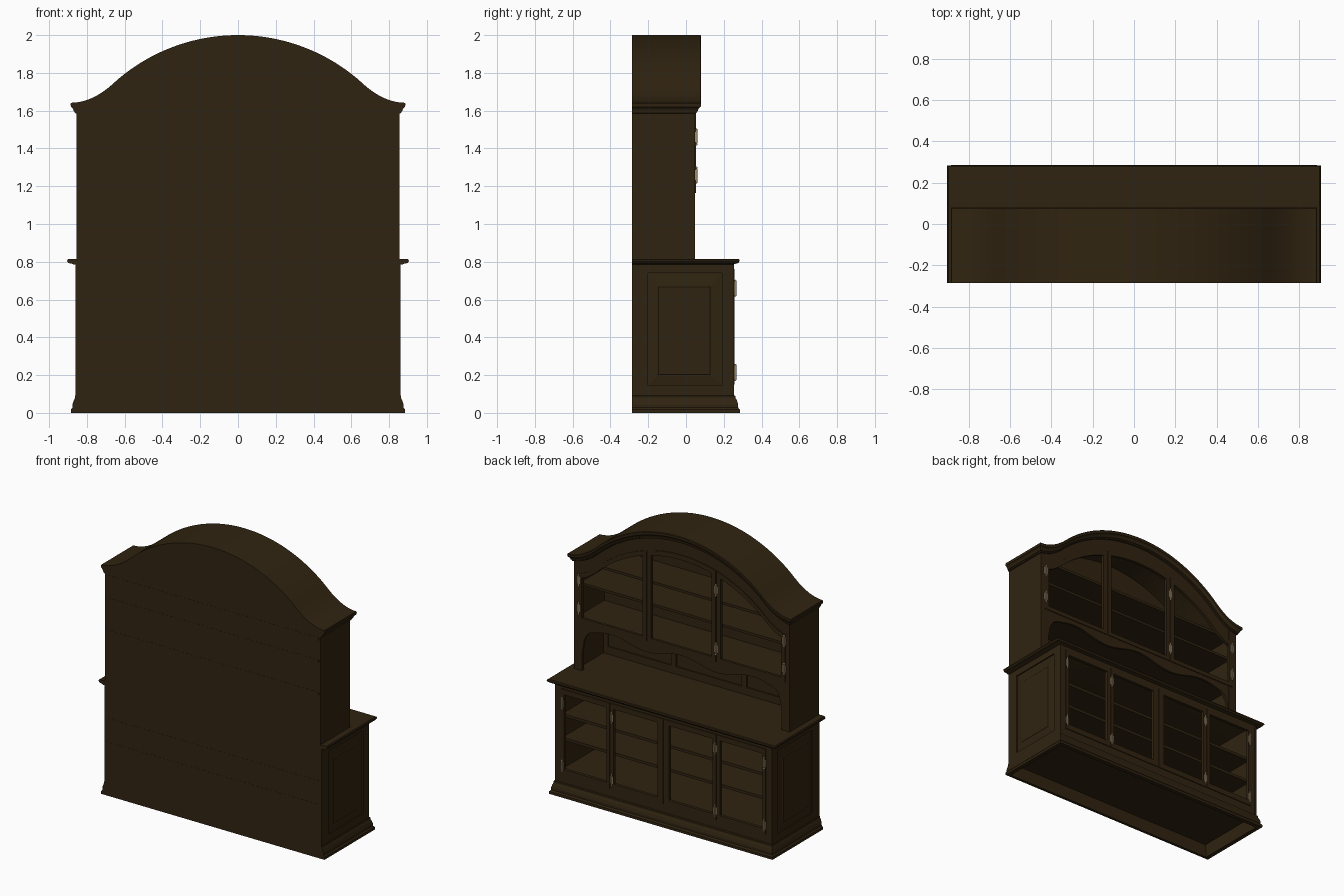
import bpy, bmesh, math

if "Cube" in bpy.data.objects:
    bpy.data.objects.remove(bpy.data.objects["Cube"])

def material(name, col):
    m = bpy.data.materials.new(name)
    m.diffuse_color = (*col, 1)
    m.use_nodes = True
    m.node_tree.nodes["Principled BSDF"].inputs["Base Color"].default_value = m.diffuse_color
    return m

WOOD = material("dark wood", (0.030, 0.0175, 0.0055))
METAL = material("hinge metal", (0.36, 0.28, 0.16))

def arch(x):
    """Height of the bonnet top: round crown running into hollow shoulders."""
    x = min(abs(x), 0.885)
    if x < 0.66:
        return 1.02 + math.sqrt(0.98 ** 2 - x * x)
    t = x - 0.66
    return 1.744 - 0.91 * t + 0.91 / 0.45 * t * t

def below(t):
    return lambda x: arch(x) - t

def loft(name, rings, n=2, smooth=False, mat=WOOD):
    """Skin rings (x0, x1, y0, y1, z), z being a number or a function of x."""
    bm = bmesh.new()
    rows = []
    for x0, x1, y0, y1, z in rings:
        xs = [x0 + (x1 - x0) * i / (n - 1) for i in range(n)]
        zs = [z(x) if callable(z) else z for x in xs]
        front = [bm.verts.new((x, y1, h)) for x, h in zip(xs, zs)]
        back = [bm.verts.new((x, y0, h)) for x, h in zip(xs, zs)]
        rows.append(front + back[::-1])
    m = 2 * n
    for a, b in zip(rows, rows[1:]):
        for i in range(m):
            j = (i + 1) % m
            bm.faces.new((a[i], a[j], b[j], b[i]))
    for r in (rows[0], rows[-1]):
        for i in range(n - 1):
            bm.faces.new((r[i], r[i + 1], r[m - 2 - i], r[m - 1 - i]))
    bmesh.ops.recalc_face_normals(bm, faces=bm.faces)
    me = bpy.data.meshes.new(name)
    bm.to_mesh(me)
    bm.free()
    ob = bpy.data.objects.new(name, me)
    bpy.context.collection.objects.link(ob)
    me.materials.append(mat)
    if smooth:
        bpy.ops.object.select_all(action='DESELECT')
        ob.select_set(True)
        bpy.context.view_layer.objects.active = ob
        bpy.ops.object.shade_smooth_by_angle(angle=math.radians(30))
    return ob

def slab(name, x0, x1, y0, y1, z0, z1, n=2, mat=WOOD):
    return loft(name, [(x0, x1, y0, y1, z0), (x0, x1, y0, y1, z1)], n, n > 2, mat)

def hinge(x, y, z):
    s = 1 if x > 0 else -1
    bpy.ops.mesh.primitive_cylinder_add(vertices=12, radius=0.006, depth=0.07, location=(x, y + 0.003, z))
    pin = bpy.context.object
    pin.name = "hinge_pin"
    pin.data.materials.append(METAL)
    bpy.ops.object.shade_smooth_by_angle(angle=math.radians(40))
    slab("hinge_leaf", x - 0.012, x + 0.012, y - 0.004, y + 0.002, z - 0.026, z + 0.026, mat=METAL)
    for d in (-1, 1):
        bpy.ops.mesh.primitive_uv_sphere_add(segments=10, ring_count=6, radius=0.006,
                                             location=(x, y + 0.003, z + d * 0.039))
        bpy.context.object.name = "hinge_finial"
        bpy.context.object.data.materials.append(METAL)

B = -0.285   # rear plane

# Moulded hollow plinth
plinth = [(0.840, 0.24, 0.085, -0.255), (0.855, 0.255, 0, -0.265), (0.885, 0.285, 0, B), (0.885, 0.285, 0.018, B),
          (0.876, 0.276, 0.028, B), (0.876, 0.276, 0.045, B), (0.870, 0.270, 0.065, B),
          (0.864, 0.263, 0.078, B), (0.864, 0.263, 0.09, B), (0.858, 0.255, 0.092, B)]
loft("plinth", [(-w, w, b, f, z) for w, f, z, b in plinth])

# Counter top with rounded edge
edge = [(0.870, 0.250, 0.785), (0.880, 0.262, 0.79), (0.898, 0.276, 0.793), (0.905, 0.284, 0.803),
        (0.903, 0.282, 0.812), (0.898, 0.277, 0.816)]
loft("counter_top", [(-w, w, B, f, z) for w, f, z in edge], smooth=True)

# Lower carcass
slab("lower_back", -0.855, 0.855, B, -0.268, 0.09, 0.79)
slab("lower_floor", -0.85, 0.85, -0.27, 0.235, 0.14, 0.16)
for z in (0.375, 0.545):
    slab("lower_shelf", -0.845, 0.845, B - 0.001, 0.20, z - 0.01, z + 0.01)

def mirrored(name, x0, x1, *rest):
    for s in (-1, 1):
        slab(name, min(s * x0, s * x1), max(s * x0, s * x1), *rest)

# Panelled sides: recessed board, frame and raised field
mirrored("lower_side", 0.838, 0.851, B, 0.25, 0.09, 0.79)
mirrored("side_frame", 0.845, 0.86, B, -0.20, 0.09, 0.79)
mirrored("side_frame", 0.845, 0.86, 0.19, 0.255, 0.09, 0.79)
mirrored("side_frame", 0.845, 0.86, -0.20, 0.19, 0.09, 0.145)
mirrored("side_frame", 0.845, 0.86, -0.20, 0.19, 0.74, 0.79)
for s in (-1, 1):
    bm = bmesh.new()
    rings = []
    for x, y0, y1, z0, z1 in ((0.851, -0.195, 0.185, 0.15, 0.735), (0.857, -0.15, 0.13, 0.20, 0.67),
                              (0.860, -0.146, 0.126, 0.204, 0.666)):
        rings.append([bm.verts.new((s * x, y, z)) for y, z in ((y0, z0), (y1, z0), (y1, z1), (y0, z1))])
    for a, b in zip(rings, rings[1:]):
        for i in range(4):
            bm.faces.new((a[i], a[(i + 1) % 4], b[(i + 1) % 4], b[i]))
    bm.faces.new(rings[-1])
    bmesh.ops.recalc_face_normals(bm, faces=bm.faces)
    if bm.faces[:][-1].normal.x * s < 0:
        bmesh.ops.reverse_faces(bm, faces=bm.faces)
    me = bpy.data.meshes.new("side_panel")
    bm.to_mesh(me)
    bm.free()
    me.materials.append(WOOD)
    bpy.context.collection.objects.link(bpy.data.objects.new("side_panel", me))

# Lower face frame
slab("lower_bottom_rail", -0.85, 0.85, 0.23, 0.252, 0.09, 0.165)
slab("lower_top_rail", -0.85, 0.85, 0.23, 0.252, 0.745, 0.79)
mirrored("lower_stile", 0.80, 0.85, 0.23, 0.252, 0.165, 0.745)
mirrored("lower_mullion", 0.405, 0.437, 0.23, 0.252, 0.165, 0.745)
slab("lower_centre_post", -0.03, 0.03, 0.23, 0.252, 0.165, 0.745)

# Four lower glazed-style door frames: outer x range, opening x range
for o0, o1, i0, i1 in ((0.003, 0.418, 0.045, 0.392), (0.424, 0.812, 0.45, 0.787)):
    mirrored("lower_door_stile", o0, i0, 0.236, 0.258, 0.15, 0.762)
    mirrored("lower_door_stile", i1, o1, 0.236, 0.258, 0.15, 0.762)
    mirrored("lower_door_rail", i0, i1, 0.236, 0.258, 0.15, 0.19)
    mirrored("lower_door_rail", i0, i1, 0.236, 0.258, 0.725, 0.762)
for x in (-0.80, -0.41, 0.41, 0.80):
    for z in (0.215, 0.66):
        hinge(x, 0.258, z)

# Upper carcass
slab("upper_back", -0.85, 0.85, B, -0.268, 0.815, below(0.057), 49)
mirrored("upper_side", 0.835, 0.855, B, 0.048, 0.815, 1.60)
slab("upper_floor", -0.84, 0.84, B - 0.001, 0.035, 1.168, 1.188)
for z in (1.41, 1.57):
    slab("upper_shelf", -0.84, 0.84, B - 0.001, 0.0, z - 0.009, z + 0.009)

# Framed back of the open niche
slab("niche_bottom_rail", -0.84, 0.84, -0.27, -0.258, 0.815, 0.87)
slab("niche_top_rail", -0.84, 0.84, -0.27, -0.258, 1.11, 1.17)
mirrored("niche_stile", 0.26, 0.30, -0.27, -0.258, 0.87, 1.11)
mirrored("niche_stile", 0.80, 0.84, -0.27, -0.258, 0.87, 1.11)

# Scalloped valance with curved end brackets
def scallop(x):
    z = 1.11 + 0.024 * math.cos(2 * math.pi * x / 0.56)
    if abs(x) > 0.72:
        k = min(1, (abs(x) - 0.72) / 0.07)
        z -= 0.14 * (1 - math.sqrt(1 - k * k))
    return z

# Upper face frame
slab("valance", -0.79, 0.79, 0.028, 0.046, scallop, 1.19, 97)
mirrored("upper_stile", 0.79, 0.852, 0.028, 0.048, 0.815, 1.60)
mirrored("upper_mullion", 0.243, 0.307, 0.028, 0.046, 1.19, below(0.16), 7)
slab("upper_top_rail", -0.852, 0.852, 0.028, 0.046, below(0.178), below(0.05), 49)

# Three upper doors with arched heads: outer and opening x ranges
for o0, o1, i0, i1 in ((-0.272, 0.272, -0.24, 0.24), (0.278, 0.822, 0.31, 0.79), (-0.822, -0.278, -0.79, -0.31)):
    slab("upper_door_stile", o0, i0, 0.034, 0.052, 1.165, below(0.145), 5)
    slab("upper_door_stile", i1, o1, 0.034, 0.052, 1.165, below(0.145), 5)
    slab("upper_door_rail", i0, i1, 0.034, 0.052, 1.165, 1.195)
    slab("upper_door_head", i0, i1, 0.034, 0.052, below(0.18), below(0.145), 21)
for x, zs in ((0.815, (1.26, 1.46)), (-0.815, (1.26, 1.46)), (-0.275, (1.26, 1.68))):
    for z in zs:
        hinge(x, 0.052, z)

# Arched cornice, also the roof: profile of drop from the top and overhang
profile = [(0.058, 0.0), (0.056, 0.008), (0.048, 0.010), (0.046, 0.014), (0.038, 0.016), (0.030, 0.020),
           (0.024, 0.026), (0.022, 0.030), (0.004, 0.031), (0.0, 0.028)]
loft("arched_cornice", [(-0.855 - o, 0.855 + o, B, 0.048 + o, below(t)) for t, o in profile], 65, True)
